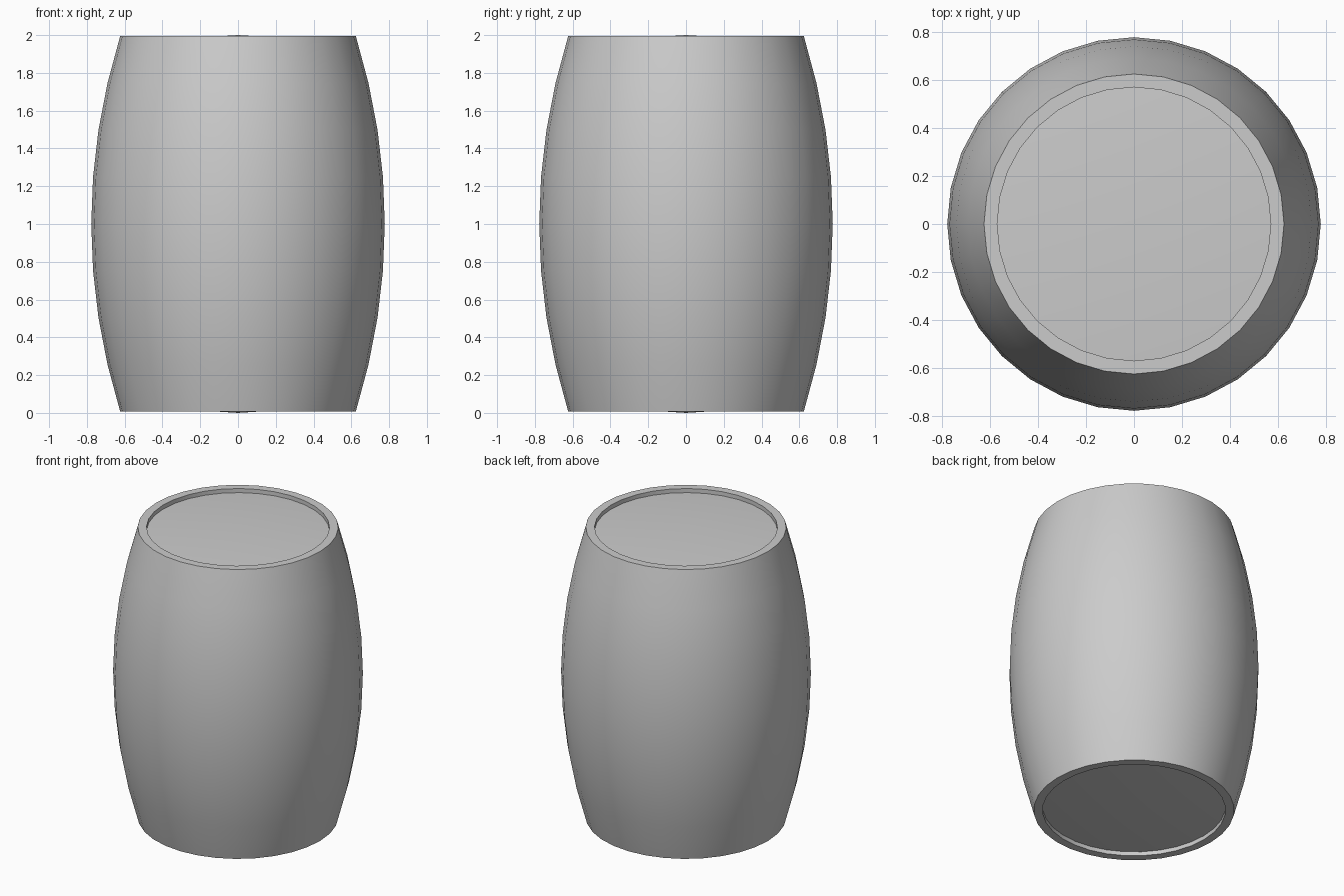
import bpy, bmesh, math

if "Cube" in bpy.data.objects:
    bpy.data.objects.remove(bpy.data.objects["Cube"])

SIDES = 32
R_MID, R_END, Z_LOW, Z_HIGH = 0.777, 0.624, 0.008, 1.994
R_IN, RECESS = 0.569, 0.028   # inner lip radius, depth of head below the rim


def lathe(name, profile):
    """Revolve (radius, z) points around z; radius 0 closes to a point."""
    bm = bmesh.new()
    rings = []
    for r, z in profile:
        if r == 0:
            rings.append([bm.verts.new((0, 0, z))] * SIDES)
        else:
            rings.append([bm.verts.new((r * math.cos(math.tau * i / SIDES),
                                        r * math.sin(math.tau * i / SIDES), z))
                          for i in range(SIDES)])
    for a, b in zip(rings, rings[1:]):
        for i in range(SIDES):
            j = (i + 1) % SIDES
            quad = list(dict.fromkeys((a[i], a[j], b[j], b[i])))
            bm.faces.new(quad)
    bmesh.ops.recalc_face_normals(bm, faces=bm.faces)
    mesh = bpy.data.meshes.new(name)
    bm.to_mesh(mesh)
    bm.free()
    ob = bpy.data.objects.new(name, mesh)
    bpy.context.collection.objects.link(ob)
    bpy.ops.object.select_all(action='DESELECT')
    ob.select_set(True)
    bpy.context.view_layer.objects.active = ob
    bpy.ops.object.shade_smooth_by_angle(angle=math.radians(30))
    return ob


# bulging staves
STEPS = 8
staves = []
for k in range(STEPS + 1):
    t = 2 * k / STEPS - 1
    staves.append((R_MID - (R_MID - R_END) * t * t,
                   Z_LOW + (Z_HIGH - Z_LOW) * k / STEPS))

# slightly raised conical heads sunk inside flat rims at both ends
bottom = [(0, 0.0), (R_IN, Z_LOW + RECESS), (R_IN, Z_LOW)]
top = [(R_IN, Z_HIGH), (R_IN, Z_HIGH - RECESS), (0, 2.0)]
lathe("barrel", bottom + staves + top)
